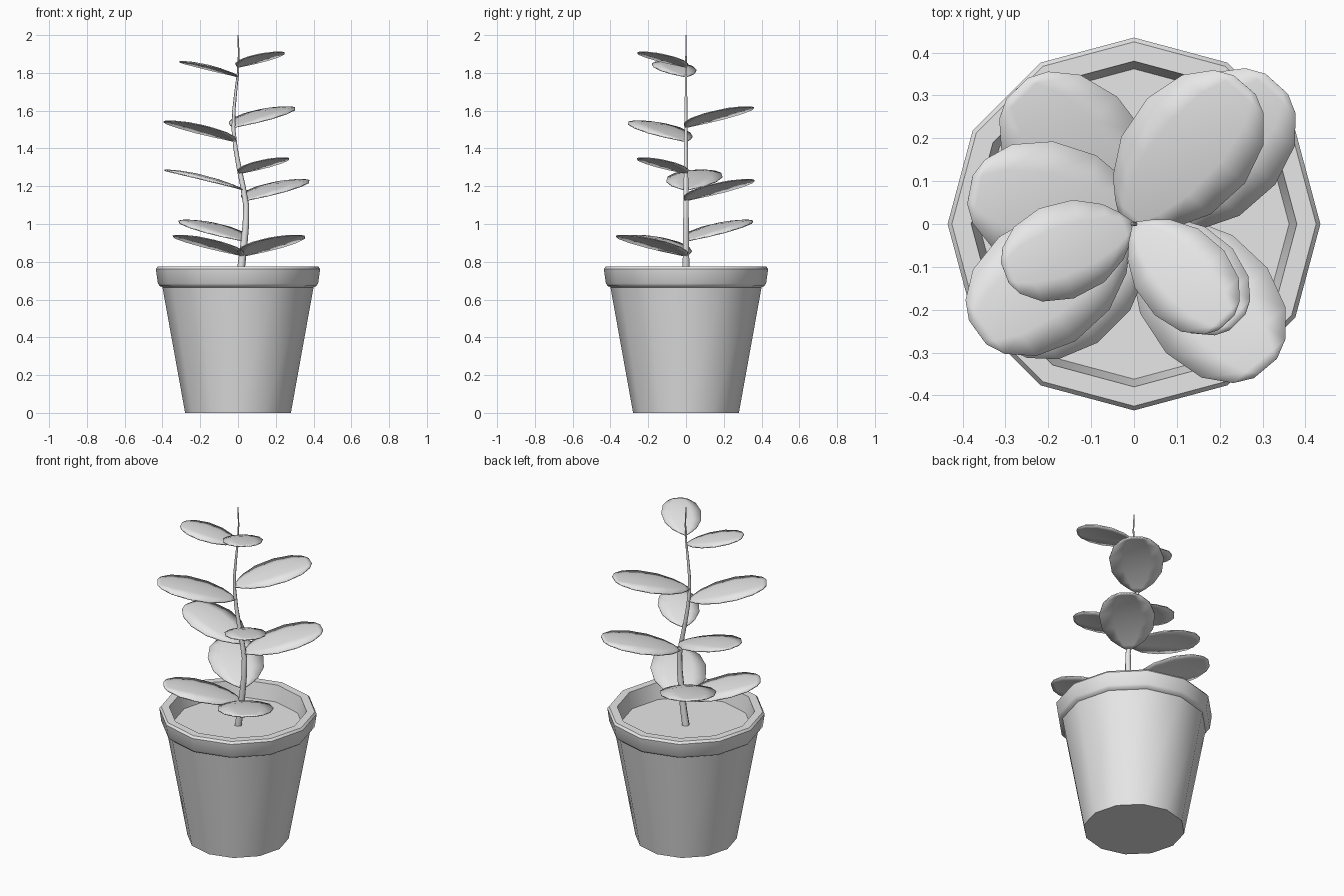
import bpy, bmesh, math
from mathutils import Matrix, Vector

cube = bpy.data.objects.get("Cube")
if cube:
    bpy.data.objects.remove(cube, do_unlink=True)

grey = bpy.data.materials.new("plain grey")
grey.use_nodes = True
COLOUR = (0.8, 0.8, 0.8, 1)
grey.diffuse_color = COLOUR
grey.node_tree.nodes["Principled BSDF"].inputs["Base Color"].default_value = COLOUR


def finish(name, bm, angle):
    """Turn a bmesh into a smooth object with sharp creases."""
    bmesh.ops.recalc_face_normals(bm, faces=bm.faces)
    mesh = bpy.data.meshes.new(name)
    bm.to_mesh(mesh)
    bm.free()
    mesh.materials.append(grey)
    obj = bpy.data.objects.new(name, mesh)
    bpy.context.collection.objects.link(obj)
    bpy.ops.object.select_all(action='DESELECT')
    obj.select_set(True)
    bpy.context.view_layer.objects.active = obj
    bpy.ops.object.shade_smooth_by_angle(angle=math.radians(angle))
    return obj


def loft(name, rings, sides, angle):
    """Skin horizontal rings given as (x, z, radius) and cap both ends."""
    bm = bmesh.new()
    loops = []
    for x, z, r in rings:
        loops.append([bm.verts.new((x + r * math.cos(math.tau * i / sides),
                                    r * math.sin(math.tau * i / sides), z))
                      for i in range(sides)])
    for a, b in zip(loops, loops[1:]):
        for i in range(sides):
            j = (i + 1) % sides
            bm.faces.new((a[i], a[j], b[j], b[i]))
    bm.faces.new(loops[0][::-1])
    bm.faces.new(loops[-1])
    return finish(name, bm, angle)


# Pot: tapered body, overhanging rim, inner wall and soil as one profile
pot_profile = [(0.28, 0), (0.4, 0.665), (0.415, 0.672), (0.424, 0.685),
               (0.435, 0.762), (0.425, 0.775), (0.38, 0.775), (0.362, 0.68)]
loft("pot_and_soil", [(0, z, r) for r, z in pot_profile], 12, 32)

# Stem: gently swaying, tapering to a point
stem_path = [(0, 0.67), (0.018, 0.78), (0.032, 0.9), (0.042, 1.0), (0.043, 1.1),
             (0.026, 1.2), (0.005, 1.3), (-0.013, 1.4), (-0.024, 1.5), (-0.022, 1.6),
             (-0.012, 1.7), (0, 1.8), (0.004, 1.9), (0, 2.0)]
loft("stem", [(x, z, 0.022 - 0.019 * (z - 0.67) / 1.33) for x, z in stem_path], 6, 65)


def stem_x(z):
    for (xa, za), (xb, zb) in zip(stem_path, stem_path[1:]):
        if za <= z <= zb:
            return xa + (xb - xa) * (z - za) / (zb - za)
    return 0


# Leaf: half-width along its length, rising and levelling out, edges drooping
outline = [(0, 0.02), (0.07, 0.12), (0.16, 0.215), (0.35, 0.32), (0.6, 0.35),
           (0.82, 0.29), (0.95, 0.18), (1, 0.08)]


def leaf(name, top, heading, length):
    base_z = top - 0.25 * length
    place = (Matrix.Translation((stem_x(base_z), 0, base_z))
             @ Matrix.Rotation(math.radians(heading), 4, 'Z') @ Matrix.Scale(length, 4))
    bm = bmesh.new()
    rows = []
    for u, half in outline:
        row = []
        for side in (-1, -0.5, 0, 0.5, 1):
            v = half * side
            z = 0.25 * (1 - (1 - u) ** 1.8) - 0.3 * v * v
            row.append(bm.verts.new(place @ Vector((u, v, z))))
        rows.append(row)
    for a, b in zip(rows, rows[1:]):
        for i in range(4):
            bm.faces.new((a[i], b[i], b[i + 1], a[i + 1]))
    obj = finish(name, bm, 50)
    skin = obj.modifiers.new("thickness", 'SOLIDIFY')
    skin.thickness = 0.006
    skin.offset = 0


# Leaves from bottom to top: tip height, heading in degrees, length
leaves = [(0.94, 218, 0.43), (0.94, -50, 0.44), (1.02, 134, 0.44), (1.235, 48, 0.44),
          (1.285, 169, 0.42), (1.35, -45, 0.325), (1.545, 216, 0.43), (1.62, 49, 0.43),
          (1.86, 201, 0.32), (1.91, -47, 0.315)]
for n, (top, heading, length) in enumerate(leaves, 1):
    leaf(f"leaf_{n}", top, heading, length)
